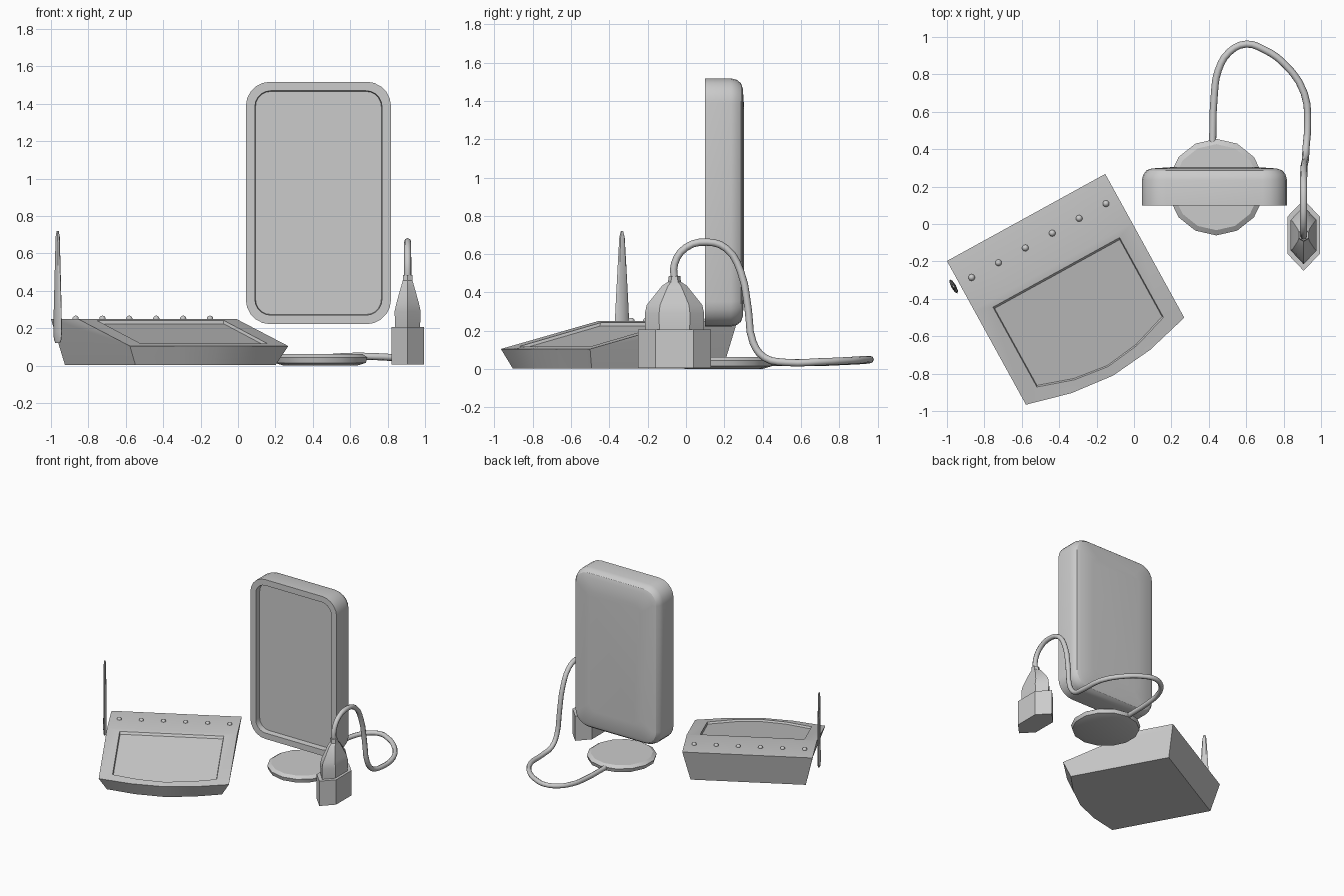
import bpy, bmesh, math
from mathutils import Vector

if "Cube" in bpy.data.objects:
    bpy.data.objects.remove(bpy.data.objects["Cube"])

grey = bpy.data.materials.new("plain_grey")
grey.diffuse_color = (0.6, 0.6, 0.6, 1)
grey.use_nodes = True
grey.node_tree.nodes["Principled BSDF"].inputs["Base Color"].default_value = grey.diffuse_color


def finish(ob, angle):
    ob.data.materials.append(grey)
    bpy.ops.object.select_all(action='DESELECT')
    ob.select_set(True)
    bpy.context.view_layer.objects.active = ob
    if angle:
        bpy.ops.object.shade_smooth_by_angle(angle=math.radians(angle))
    return ob


def loft(name, rings, angle=30):
    """Skin a list of equal-length closed rings and cap both ends."""
    bm = bmesh.new()
    vs = [[bm.verts.new(p) for p in r] for r in rings]
    n = len(vs[0])
    for a, b in zip(vs, vs[1:]):
        for i in range(n):
            j = (i + 1) % n
            bm.faces.new((a[i], a[j], b[j], b[i]))
    bm.faces.new(vs[0])
    bm.faces.new(vs[-1])
    bmesh.ops.remove_doubles(bm, verts=bm.verts[:], dist=0.0005)
    bmesh.ops.recalc_face_normals(bm, faces=bm.faces[:])
    me = bpy.data.meshes.new(name)
    bm.to_mesh(me)
    bm.free()
    ob = bpy.data.objects.new(name, me)
    bpy.context.collection.objects.link(ob)
    return finish(ob, angle)


# upright slab with a recessed screen
def rounded(inset, rad, y):
    w, h = 0.388 - inset, 0.648 - inset
    pts = []
    for k, (sx, sz) in enumerate(((1, 1), (-1, 1), (-1, -1), (1, -1))):
        for i in range(6):
            a = math.radians(90 * k + 18 * i)
            pts.append((0.43 + sx * (w - rad) + rad * math.cos(a), y,
                        0.87 + sz * (h - rad) + rad * math.sin(a)))
    return pts


loft("display_slab", [rounded(*r) for r in (
    (0.052, 0.08, 0.145), (0.048, 0.085, 0.10), (0, 0.13, 0.10), (0, 0.13, 0.235),
    (0.008, 0.125, 0.265), (0.025, 0.11, 0.287), (0.055, 0.08, 0.297), (0.16, 0.06, 0.304))])


# round base disc
def circle(r, z, n=14):
    return [(0.44 + r * math.sin(2 * math.pi * i / n),
             0.197 + r * math.cos(2 * math.pi * i / n), z) for i in range(n)]


loft("charging_disc", [circle(*r) for r in (
    (0.20, 0.0), (0.25, 0.015), (0.258, 0.045), (0.23, 0.063))])


# power plug: block and tapered cap, both stretched hexagons
def hexagon(sx, sy, z):
    return [(0.907 + sx * a, -0.06 + sy * b, z) for a, b in
            ((0, 1), (1, .52), (1, -.52), (0, -1), (-1, -.52), (-1, .52))]


loft("plug_block", [hexagon(*r) for r in ((0.087, 0.19, 0.005), (0.087, 0.19, 0.207))])
loft("plug_cap", [hexagon(*r) for r in (
    (0.066, 0.152, 0.2), (0.07, 0.155, 0.29), (0.06, 0.145, 0.335),
    (0.032, 0.065, 0.435), (0.026, 0.034, 0.455), (0.025, 0.03, 0.485))])

# cable from plug to disc
path = [(0.907, -0.06, 0.46), (0.907, -0.06, 0.55), (0.907, 0.0, 0.635), (0.907, 0.11, 0.663),
        (0.907, 0.21, 0.63), (0.908, 0.285, 0.51), (0.912, 0.325, 0.31), (0.917, 0.35, 0.14),
        (0.92, 0.41, 0.06), (0.928, 0.52, 0.035), (0.91, 0.70, 0.038), (0.80, 0.86, 0.045),
        (0.69, 0.935, 0.05), (0.60, 0.962, 0.05), (0.51, 0.92, 0.045), (0.45, 0.82, 0.04),
        (0.43, 0.70, 0.035), (0.42, 0.42, 0.035)]
cu = bpy.data.curves.new("cable", 'CURVE')
cu.dimensions = '3D'
cu.bevel_depth = 0.019
cu.bevel_resolution = 2
cu.use_fill_caps = True
cu.resolution_u = 3
sp = cu.splines.new('BEZIER')
sp.bezier_points.add(len(path) - 1)
for bp, p in zip(sp.bezier_points, path):
    bp.co = p
    bp.handle_left_type = bp.handle_right_type = 'AUTO'
cable = bpy.data.objects.new("cable", cu)
bpy.context.collection.objects.link(cable)
bpy.context.view_layer.objects.active = cable
cable.select_set(True)
bpy.ops.object.convert(target='MESH')
finish(bpy.context.view_layer.objects.active, 60)

# turned desk unit: u runs along the back edge, v towards the front
C, S = math.cos(math.radians(28.8)), math.sin(math.radians(28.8))


def unit(u, v, z):
    return (-0.577 + u * C + v * S, 0.035 + u * S - v * C, z)


COLS = ((-0.483, 0.877), (-0.24, 0.94), (0, 0.965), (0.24, 0.94), (0.483, 0.877))


def unit_ring(us, back, front_off, zb, zf):
    ring = [unit(u * us, back, zb) for u, _ in COLS]
    return ring + [unit(u * us, f - front_off, zf) for u, f in reversed(COLS)]


loft("desk_unit", [unit_ring(*r) for r in (
    (0.885, 0.055, 0.04, 0.003, 0.003),     # bottom
    (1, 0, 0, 0.25, 0.105),                 # top outline
    (1, 0.30, 0, 0.25, 0.105),              # crease of the back ledge
    (0.80, 0.335, 0.055, 0.2425, 0.118),    # panel rim
    (0.79, 0.345, 0.062, 0.224, 0.104))], 25)

# row of round buttons on the ledge
for i in range(6):
    bpy.ops.mesh.primitive_uv_sphere_add(segments=10, ring_count=6, radius=0.018,
                                         location=unit(-0.41 + 0.164 * i, 0.141, 0.25))
    b = bpy.context.object
    b.name = "button_%d" % (i + 1)
    finish(b, 60)


# thin antenna blade beside the unit
def blade(hu, hv, z):
    return [unit(-0.517 + hu * math.cos(math.pi * i / 4), 0.137 + hv * math.sin(math.pi * i / 4), z)
            for i in range(8)]


loft("antenna", [blade(*r) for r in (
    (0.008, 0.022, 0.12), (0.012, 0.038, 0.14), (0.013, 0.043, 0.18), (0.012, 0.04, 0.30),
    (0.010, 0.025, 0.55), (0.009, 0.016, 0.69), (0.005, 0.007, 0.72))])
